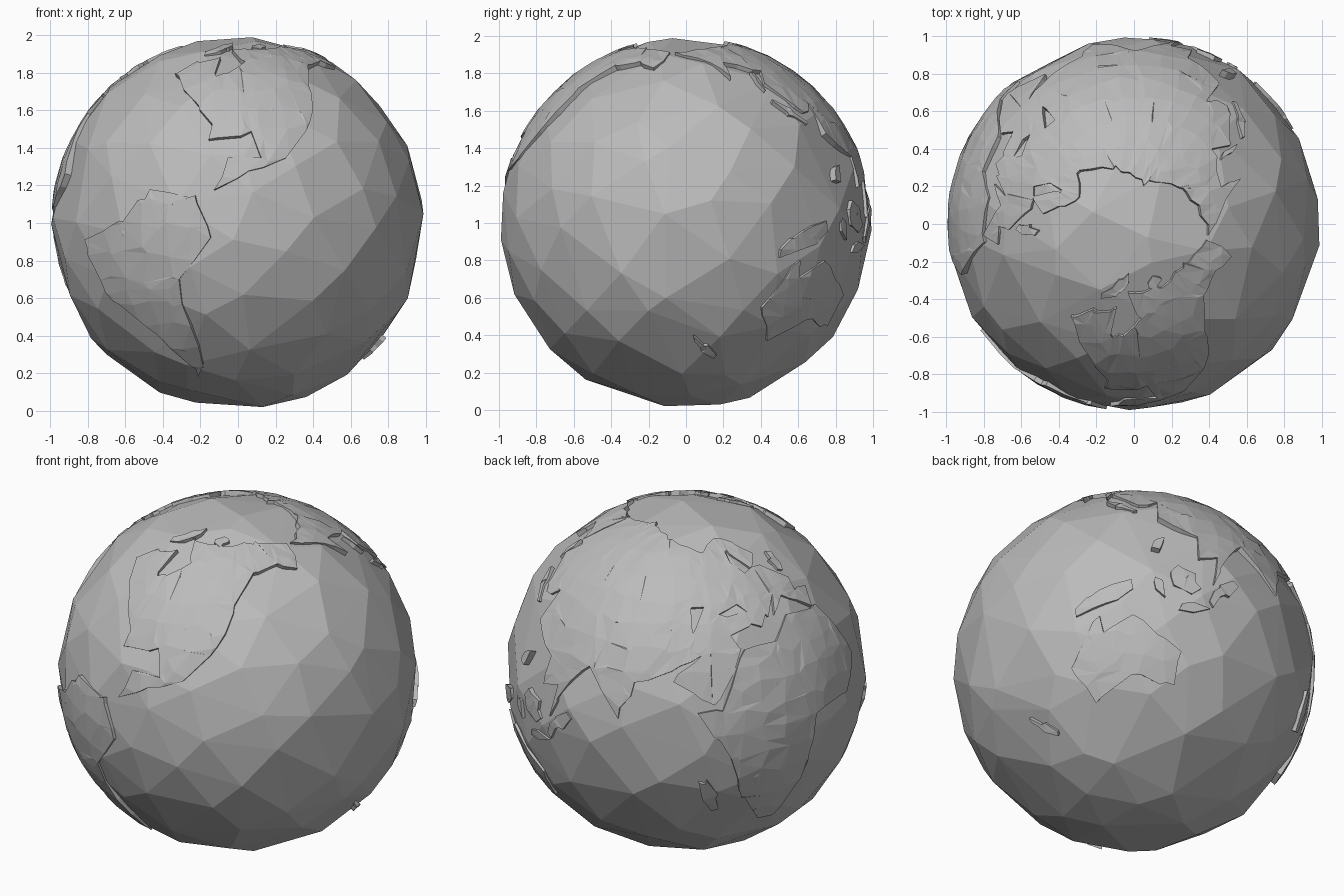
import bpy
import bmesh
import math
import random
from mathutils import Vector

random.seed(4)

default_cube = bpy.data.objects.get("Cube")
if default_cube:
    bpy.data.objects.remove(default_cube, do_unlink=True)

CENTRE = Vector((0, 0, 1))
OCEAN_RADIUS = 0.994
LAND_RADIUS = 0.997
PLATE_DEPTH = 0.04
GRID_STEP = 8


def make_material(name, colour):
    material = bpy.data.materials.new(name)
    material.use_nodes = True
    material.diffuse_color = colour
    material.node_tree.nodes["Principled BSDF"].inputs["Base Color"].default_value = colour
    return material


stone_grey = make_material("stone grey", (0.5, 0.5, 0.5, 1))


def finish(name, bm):
    """Turn a bmesh into a flat shaded object."""
    bmesh.ops.recalc_face_normals(bm, faces=bm.faces)
    mesh = bpy.data.meshes.new(name)
    bm.to_mesh(mesh)
    bm.free()
    mesh.materials.append(stone_grey)
    obj = bpy.data.objects.new(name, mesh)
    bpy.context.scene.collection.objects.link(obj)


def globe_direction(lon, lat):
    """Unit vector of a map position, with longitude running clockwise."""
    lon, lat = math.radians(lon), math.radians(lat)
    return Vector((-math.cos(lat) * math.cos(lon),
                   math.cos(lat) * math.sin(lon),
                   math.sin(lat)))


# Ocean: hull of unevenly scattered points
def build_ocean(count):
    bm = bmesh.new()
    golden_angle = math.pi * (3 - math.sqrt(5))
    for i in range(count):
        height = 1 - 2 * (i + 0.5) / count
        ring = math.sqrt(1 - height * height)
        spot = Vector((ring * math.cos(i * golden_angle), ring * math.sin(i * golden_angle), height))
        nudge = Vector([random.uniform(-1, 1) for axis in range(3)]) * 0.09
        bm.verts.new(CENTRE + (spot + nudge).normalized() * OCEAN_RADIUS)
    bmesh.ops.convex_hull(bm, input=bm.verts)
    finish("ocean_ball", bm)


# Land: flat map outline, cut on a grid, wrapped on the ball and thickened
def build_land(name, *outlines):
    bm = bmesh.new()
    for outline in outlines:
        corners = [bm.verts.new((lon, lat, 0)) for lon, lat in outline]
        for a, b in zip(corners, corners[1:] + corners[:1]):
            bm.edges.new((a, b))
    bmesh.ops.triangle_fill(bm, use_beauty=True, use_dissolve=False,
                            edges=bm.edges[:], normal=(0, 0, 1))

    for axis in range(2):
        values = [v.co[axis] for v in bm.verts]
        normal = Vector((axis == 0, axis == 1, 0))
        cut = min(values) + GRID_STEP * 0.7
        while cut < max(values):
            bmesh.ops.bisect_plane(bm, geom=bm.verts[:] + bm.edges[:] + bm.faces[:],
                                   plane_co=normal * cut, plane_no=normal)
            cut += GRID_STEP
    bmesh.ops.remove_doubles(bm, verts=bm.verts, dist=0.8)
    bmesh.ops.triangulate(bm, faces=bm.faces)

    # Ragged coast and uneven relief
    for v in bm.verts:
        wobble = 0.8 if v.is_boundary else 1.5
        lon = v.co.x + random.uniform(-wobble, wobble)
        lat = v.co.y + random.uniform(-wobble, wobble)
        v.co = globe_direction(lon, lat) * (LAND_RADIUS + random.uniform(-0.004, 0.003))

    underside = bmesh.ops.extrude_face_region(bm, geom=bm.faces[:], use_keep_orig=True)
    for item in underside["geom"]:
        if isinstance(item, bmesh.types.BMVert):
            item.co *= 1 - PLATE_DEPTH
    bmesh.ops.translate(bm, verts=bm.verts, vec=CENTRE)
    finish(name, bm)


# Island: a tapered strip between two map positions
def build_island(name, start, end, width):
    start, end = Vector(start), Vector(end)
    along = end - start
    across = Vector((-along.y, along.x)).normalized() * width / 2
    middle = (start + end) / 2
    build_land(name, [start - across / 2, middle - across, end - across / 2,
                      end + across / 2, middle + across, start + across / 2])


build_ocean(135)

# Coast outlines as longitude and latitude
north_america = [
    (-168, 66), (-141, 70), (-96, 68), (-85, 69), (-94, 59), (-79, 51), (-78, 62), (-65, 59),
    (-56, 53), (-66, 46), (-81, 32), (-80, 27), (-94, 29), (-97, 20), (-87, 21), (-83, 10),
    (-77, 8), (-94, 16), (-105, 20), (-117, 33), (-124, 46), (-134, 58), (-150, 60), (-162, 56)]
south_america = [
    (-77, 8), (-62, 10), (-50, 0), (-35, -6), (-41, -22), (-57, -37),
    (-69, -51), (-67, -55), (-74, -50), (-70, -18), (-81, -5)]
africa = [
    (-6, 36), (10, 37), (20, 31), (33, 31), (43, 12), (51, 12), (40, -5), (35, -22),
    (27, -34), (19, -34), (12, -17), (9, 4), (-8, 5), (-17, 15), (-10, 30)]
eurasia_north_coast = [
    (-9, 43), (-1, 44), (-3, 48), (9, 56), (20, 55), (26, 60), (24, 65), (15, 56),
    (6, 60), (15, 68), (26, 71), (42, 66), (73, 72), (104, 77), (140, 72), (190, 66)]
eurasia_south_coast = [
    (164, 60), (157, 51), (156, 60), (136, 54), (140, 48), (128, 36), (120, 39), (121, 28),
    (108, 20), (109, 11), (101, 13), (104, 2), (97, 16), (90, 22), (78, 8), (72, 20), (57, 26),
    (49, 30), (59, 22), (45, 13), (34, 30), (36, 36), (27, 38), (23, 37), (13, 45), (17, 39),
    (8, 44), (-5, 36)]
black_sea = [(28, 42), (32, 46), (41, 42)]
caspian_sea = [(47, 45), (53, 46), (52, 37)]
australia = [
    (114, -23), (130, -12), (139, -17), (142, -11), (153, -27), (146, -39), (131, -31), (115, -34)]

build_land("north_america", north_america)
build_land("south_america", south_america)
build_land("africa", africa)
build_land("eurasia", eurasia_north_coast + eurasia_south_coast, black_sea, caspian_sea)
build_land("australia", australia)

# Islands
build_island("madagascar", (49, -13), (45, -25), 5)
build_island("britain", (-1, 51), (-5, 58), 5)
build_island("sumatra", (96, 5), (105, -5), 4)
build_island("java", (105, -7), (115, -8), 2)
build_island("borneo", (110, -2), (117, 6), 8)
build_island("sulawesi", (120, -5), (123, 1), 3)
build_island("new_guinea", (131, -1), (149, -9), 6)
build_island("luzon", (121, 18), (123, 13), 3)
build_island("japan", (130, 32), (142, 42), 3)
build_island("sakhalin", (142, 46), (143, 54), 2)
build_island("new_zealand", (167, -46), (177, -38), 3)
build_island("baffin", (-85, 73), (-66, 65), 5)
build_island("victoria", (-117, 71), (-103, 70), 4)
